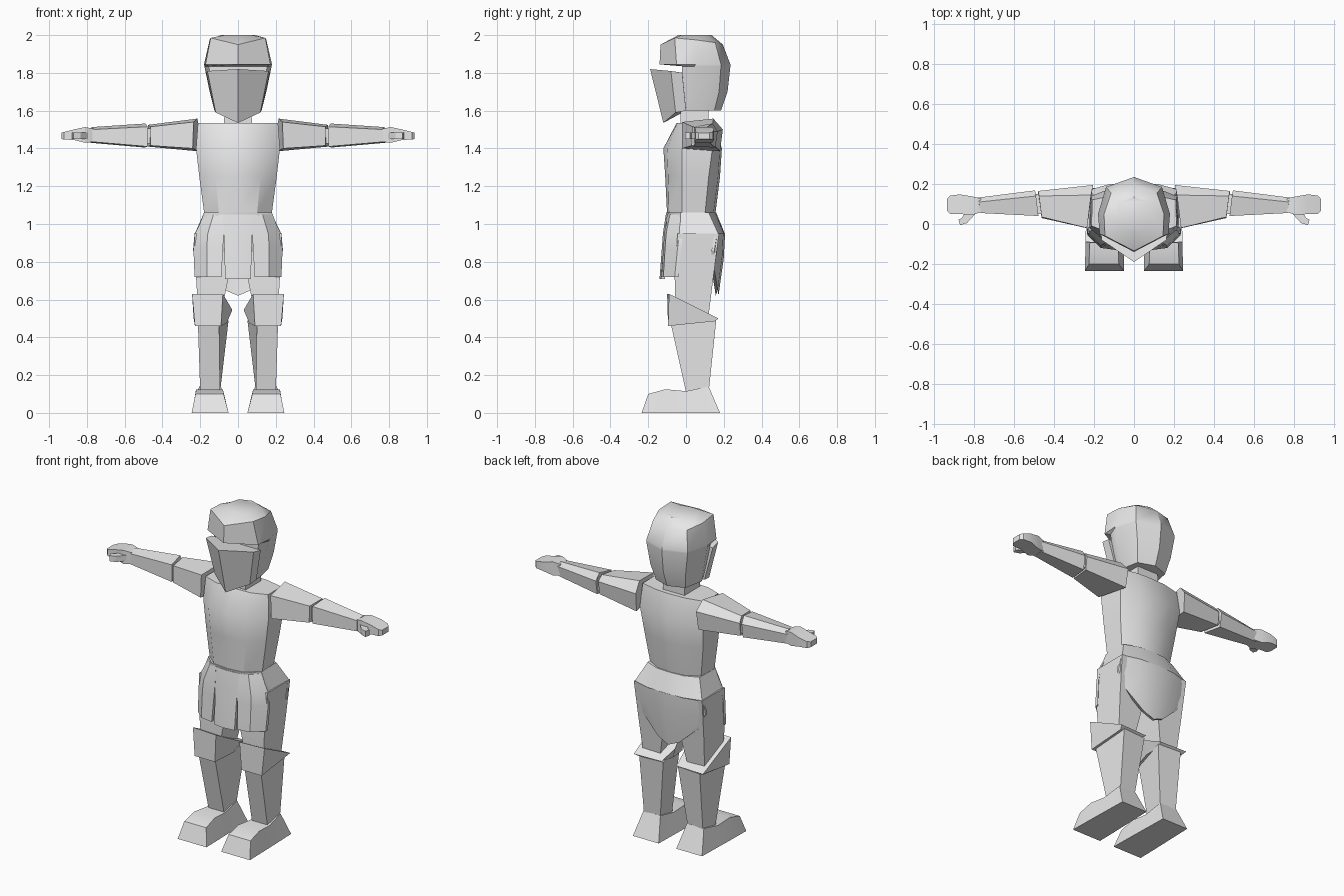
import bpy, bmesh

grey = bpy.data.materials.new("plain_grey")
grey.diffuse_color = (0.8, 0.8, 0.8, 1)


def loft(name, rings, pair=False, angle=0.6):
    """Closed skin through rings of points; pair=True mirrors it to the other side."""
    bm = bmesh.new()
    loops = [[bm.verts.new(p) for p in r] for r in rings]
    n = len(rings[0])
    for a, b in zip(loops, loops[1:]):
        for i in range(n):
            j = (i + 1) % n
            bm.faces.new((a[i], a[j], b[j], b[i]))
    bm.faces.new(loops[0][::-1])
    bm.faces.new(loops[-1])
    bmesh.ops.recalc_face_normals(bm, faces=bm.faces)
    me = bpy.data.meshes.new(name)
    bm.to_mesh(me)
    bm.free()
    me.materials.append(grey)
    ob = bpy.data.objects.new(name, me)
    bpy.context.collection.objects.link(ob)
    bpy.ops.object.select_all(action='DESELECT')
    ob.select_set(True)
    bpy.context.view_layer.objects.active = ob
    if angle:
        bpy.ops.object.shade_smooth_by_angle(angle=angle)
    if pair:
        ob.modifiers.new("mirror", 'MIRROR').use_mirror_merge = False
    return ob


def ring(pts, z=None):
    """Symmetric ring from half an outline, front centre to back centre."""
    pts = [p if len(p) == 3 else (p[0], p[1], z) for p in pts]
    return pts + [(-x, y, h) for x, y, h in pts[-2:0:-1]]


def box_ring(x0, x1, y0, y1, z):
    return [(x0, y0, z), (x1, y0, z), (x1, y1, z), (x0, y1, z)]


# Helmet: skull shell that steps forward into the brow
loft("helmet", [
    ring([(0, -.02), (.105, -.02), (.125, .03), (.10, .15), (0, .185)], 1.60),
    ring([(0, -.02), (.13, -.02), (.15, .04), (.12, .175), (0, .22)], 1.70),
    ring([(0, -.02), (.155, -.02), (.178, .045), (.14, .185), (0, .235)], 1.835),
    ring([(0, -.14), (.172, -.05), (.18, .05), (.14, .185), (0, .235)], 1.845),
    ring([(0, -.135, 1.95), (.145, -.06, 1.985), (.15, .05, 1.975),
          (.115, .155, 1.96), (0, .195, 1.95)]),
    ring([(0, -.04), (.07, -.025), (.09, .04), (.07, .11), (0, .135)], 2.0)])

# Pointed visor plate
loft("visor", [
    ring([(0, -.12, 1.535), (.118, -.055, 1.59), (.125, .0, 1.60), (0, .0, 1.60)]),
    ring([(0, -.19, 1.82), (.162, -.08, 1.81), (.168, -.02, 1.80), (0, -.015, 1.80)])],
    angle=.5)

loft("neck", [box_ring(-.075, .075, -.03, .12, 1.50),
              box_ring(-.07, .07, -.03, .12, 1.64)])

# Torso
loft("torso", [
    ring([(0, -.10), (.10, -.09), (.178, -.02), (.172, .10), (.09, .145), (0, .155)], 1.05),
    ring([(0, -.11), (.12, -.095), (.205, -.02), (.20, .12), (.10, .17), (0, .18)], 1.25),
    ring([(0, -.12), (.13, -.10), (.222, -.02), (.215, .14), (.11, .18), (0, .19)], 1.40),
    ring([(0, -.05), (.12, -.045), (.212, -.01), (.21, .12), (.10, .145), (0, .15)], 1.535)])

# Hips and the seat under them
loft("hips", [
    ring([(0, -.03), (.06, -.03), (.10, 0), (.10, .10), (.05, .13), (0, .13)], .78),
    ring([(0, -.09), (.12, -.08), (.222, -.03), (.228, .17), (.12, .20), (0, .205)], .95),
    ring([(0, -.105), (.11, -.095), (.18, -.03), (.176, .12), (.09, .155), (0, .16)], 1.06)])


def sheet(name, rows, t, pair=False):
    """Hanging cloth panel: front rows of points with a shifted back."""
    return loft(name, [r + [(x, y + t, z) for x, y, z in reversed(r)] for r in rows],
                pair, .5)


# Front skirt panels with slits between them
sheet("front_panel", [
    [(x, y, z) for x, y in ((-w, f + .008), (0, f), (w, f + .008))]
    for z, w, f in ((1.05, .085, -.107), (.95, .075, -.122), (.71, .068, -.14))], .02)
sheet("side_panel", [
    [(.08, -.10, 1.05), (.13, -.085, 1.05), (.178, -.03, 1.05)],
    [(.075, -.115, .95), (.16, -.105, .95), (.228, -.035, .95)],
    [(.079, -.12, .88), (.165, -.11, .88), (.236, -.045, .87)],
    [(.088, -.13, .72), (.165, -.12, .72), (.23, -.06, .72)]], .02, True)

# Back skirt, dropping to a blunt point
sheet("back_skirt", [
    ring([(0, .205, .95), (.12, .198, .95), (.23, .165, .95)])[i:i + 1]
    and [(s * x, y, z) for s, x, y, z in row]
    for i, row in enumerate((
        [(-1, .23, .165, .95), (-1, .12, .198, .95), (1, 0, .207, .95),
         (1, .12, .198, .95), (1, .23, .165, .95)],
        [(-1, .238, .15, .86), (-1, .12, .192, .83), (1, 0, .20, .82),
         (1, .12, .192, .83), (1, .238, .15, .86)],
        [(-1, .19, .15, .76), (-1, .07, .168, .65), (1, 0, .172, .62),
         (1, .07, .168, .65), (1, .19, .15, .76)]))], -.015)

# Legs
loft("thigh", [box_ring(.09, .21, -.055, .12, .52),
               box_ring(.05, .222, -.06, .145, .72),
               box_ring(.02, .232, -.045, .175, .95)], True, .4)
loft("knee_guard", [
    [(.09, -.095, .46), (.228, -.095, .46), (.22, .15, .485), (.07, .14, .485), (.06, .04, .475)],
    [(.08, -.10, .63), (.243, -.09, .63), (.235, .172, .50), (.05, .165, .50), (.03, .06, .545)]],
    True, .4)
loft("shin", [
    [(.095, 0, .11), (.20, 0, .11), (.20, .12, .11), (.095, .115, .11)],
    [(.10, -.08, .47), (.212, -.08, .47), (.205, .16, .49), (.05, .15, .49)]], True, .4)
# Foot: widths taken along its length, from heel to toe
loft("foot", [
    [(a, y0, 0), (b, y0, 0), (d, y1, z), (c, y1, z)]
    for y0, a, b, y1, c, d, z in (
        (.18, .06, .235, .12, .09, .205, .14),
        (0, .055, .24, 0, .085, .215, .115),
        (-.11, .052, .243, -.11, .08, .222, .125),
        (-.235, .05, .245, -.20, .076, .225, .10))], True, .4)

# Arms: five-sided sections with a bevelled upper back edge
loft("upper_arm", [
    [(.24, -.02, 1.40), (.235, -.02, 1.54), (.215, .145, 1.558), (.205, .195, 1.50), (.21, .18, 1.385)],
    [(.462, .03, 1.415), (.462, .035, 1.515), (.475, .14, 1.525), (.48, .165, 1.49), (.48, .155, 1.41)]],
    True, .3)
loft("elbow", [
    [(x, .05, 1.425), (x, .05, 1.505), (x, .15, 1.505), (x, .15, 1.425)] for x in (.44, .53)], True)
loft("forearm", [
    [(.478, .04, 1.41), (.478, .04, 1.515), (.49, .14, 1.532), (.495, .168, 1.49), (.495, .155, 1.405)],
    [(.77, .055, 1.435), (.77, .055, 1.50), (.775, .11, 1.513), (.78, .132, 1.49), (.78, .125, 1.43)]],
    True, .3)

# Hands
loft("hand", [
    [(x, y0, z0), (x, y0, z1), (x, y1, z1), (x, y1, z0)]
    for x, y0, y1, z0, z1 in ((.765, .06, .128, 1.435, 1.505),
                              (.81, .045, .138, 1.43, 1.513),
                              (.87, .05, .148, 1.445, 1.50),
                              (.92, .05, .142, 1.447, 1.487),
                              (.935, .065, .125, 1.45, 1.483))], True, .4)
loft("thumb", [
    [(x0, y0, 1.45), (x0, y0, 1.485), (x1, y1, 1.485), (x1, y1, 1.45)]
    for x0, y0, x1, y1 in ((.785, .06, .84, .065), (.835, .005, .862, .028),
                           (.87, -.006, .878, .022))], True, .4)
